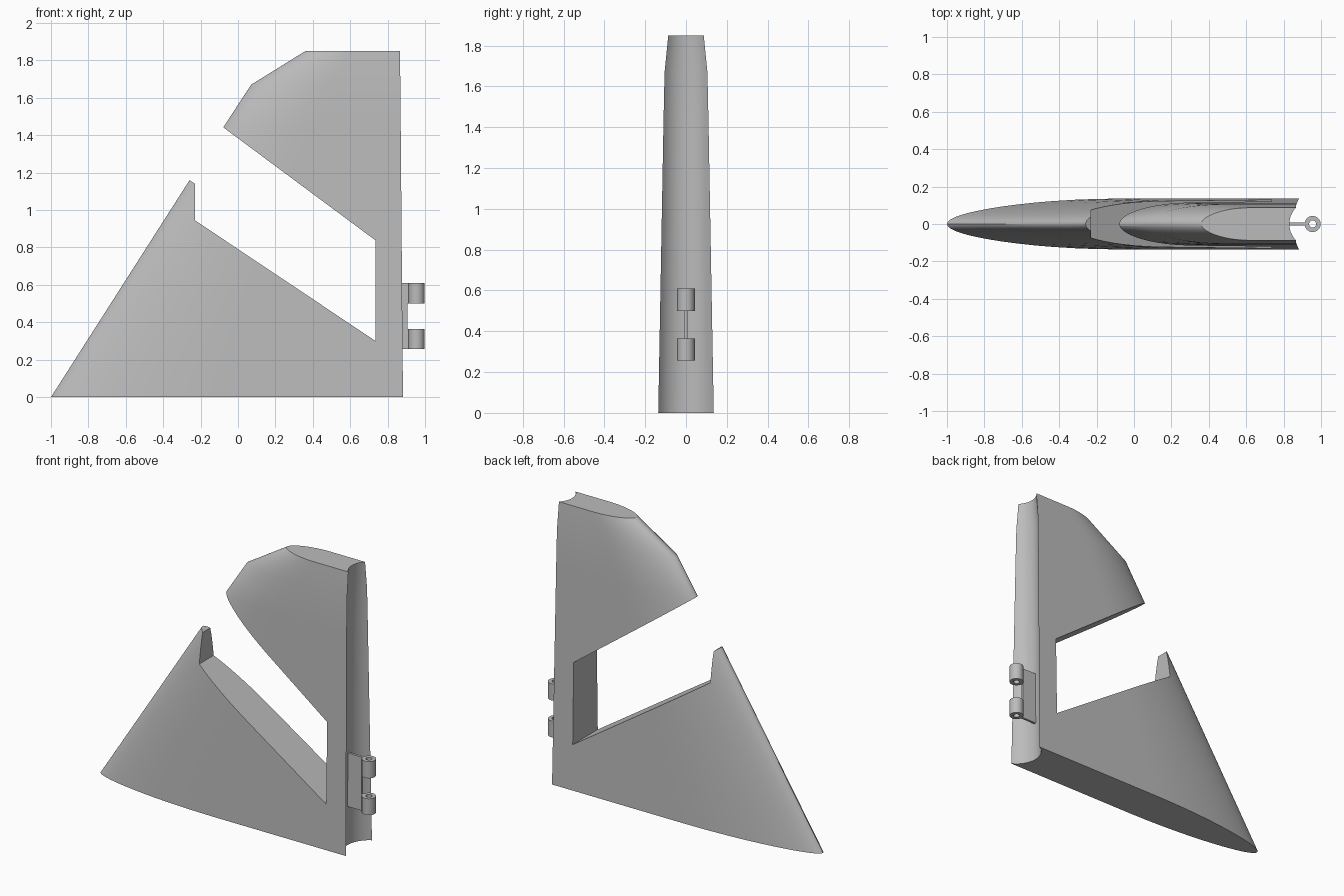
import bpy, bmesh, math

cube = bpy.data.objects.get("Cube")
if cube:
    bpy.data.objects.remove(cube, do_unlink=True)

grey = bpy.data.materials.new("plain_grey")
grey.use_nodes = True
grey.diffuse_color = (0.5, 0.5, 0.5, 1)
grey.node_tree.nodes["Principled BSDF"].inputs["Base Color"].default_value = (0.5, 0.5, 0.5, 1)

HINGE_X = 0.955


def loft(name, rings):
    """Join equal-length rings of points into a closed solid."""
    bm = bmesh.new()
    loops = [[bm.verts.new(p) for p in ring] for ring in rings]
    n = len(loops[0])
    for low, high in zip(loops, loops[1:]):
        for i in range(n):
            j = (i + 1) % n
            bm.faces.new((low[i], low[j], high[j], high[i]))
    bm.faces.new(loops[0][::-1])
    bm.faces.new(loops[-1])
    bmesh.ops.recalc_face_normals(bm, faces=bm.faces[:])
    mesh = bpy.data.meshes.new(name)
    bm.to_mesh(mesh)
    bm.free()
    mesh.materials.append(grey)
    obj = bpy.data.objects.new(name, mesh)
    bpy.context.collection.objects.link(obj)
    return obj


def select(obj):
    bpy.ops.object.select_all(action='DESELECT')
    obj.select_set(True)
    bpy.context.view_layer.objects.active = obj


def cut(obj, cutter):
    cutter.hide_render = True
    mod = obj.modifiers.new("cut", 'BOOLEAN')
    mod.operation = 'DIFFERENCE'
    mod.solver = 'EXACT'
    mod.object = cutter
    select(obj)
    bpy.ops.object.modifier_apply(modifier=mod.name)
    bpy.data.objects.remove(cutter, do_unlink=True)


def smooth(obj):
    select(obj)
    bpy.ops.object.shade_smooth_by_angle(angle=math.radians(30))


def fin_section(z, lead, trail, half):
    """Rounded nose, flat flanks and a hollow rear edge around the hinge axis."""
    steps = 20
    side = []
    for i in range(1, steps + 1):
        t = (i / steps) ** 2
        thick = half * math.sqrt(math.sin(math.pi * min(t, 0.5)))
        side.append((lead + (trail - lead) * t, thick))
    radius = math.hypot(HINGE_X - trail, half)
    corner = math.atan2(half, HINGE_X - trail)
    arc = [corner * (1 - k / 6) for k in range(1, 12)]
    ring = [(lead, 0, z)]
    ring += [(x, y, z) for x, y in side]
    ring += [(HINGE_X - radius * math.cos(a), radius * math.sin(a), z) for a in arc]
    ring += [(x, -y, z) for x, y in reversed(side)]
    return ring


# Fin body: height, leading edge, trailing edge, half thickness
stations = [(0, -1, 0.882, 0.136), (1.44, -0.08, 0.87, 0.11),
            (1.67, 0.07, 0.868, 0.105), (1.85, 0.36, 0.866, 0.087)]
rings = [fin_section(*stations[0])]
for a, b in zip(stations, stations[1:]):
    parts = 6 if b[0] - a[0] > 1 else 1
    for k in range(1, parts + 1):
        rings.append(fin_section(*[p + (q - p) * k / parts for p, q in zip(a, b)]))
fin = loft("fin", rings)

# Slanted opening through the leading edge
notch = [(-0.23, 0.945), (0.735, 0.30), (0.735, 0.838), (-0.08, 1.443),
         (-0.484, 1.743), (-0.56, 1.36), (-0.23, 1.14)]
cut(fin, loft("notch_cutter", [[(x, y, z) for x, z in notch] for y in (-0.4, 0.4)]))
smooth(fin)

# Hinge plate
loft("hinge_plate", [[(0.78, -0.008, z), (0.907, -0.008, z),
                      (0.907, 0.008, z), (0.78, 0.008, z)] for z in (0.257, 0.61)])


def circle(radius, z, n=32):
    return [(HINGE_X + radius * math.cos(2 * math.pi * i / n),
             radius * math.sin(2 * math.pi * i / n), z) for i in range(n)]


# Hinge knuckles with pin holes, each joined to the plate by a short web
for label, low, high in (("lower", 0.257, 0.365), ("upper", 0.5, 0.61)):
    knuckle = loft(label + "_hinge_knuckle", [circle(0.043, low), circle(0.043, high)])
    cut(knuckle, loft("pin_cutter", [circle(0.019, low - 0.1), circle(0.019, high + 0.1)]))
    smooth(knuckle)
    loft(label + "_hinge_web", [[(0.90, -0.008, z), (0.925, -0.008, z),
                                 (0.925, 0.008, z), (0.90, 0.008, z)] for z in (low, high)])
